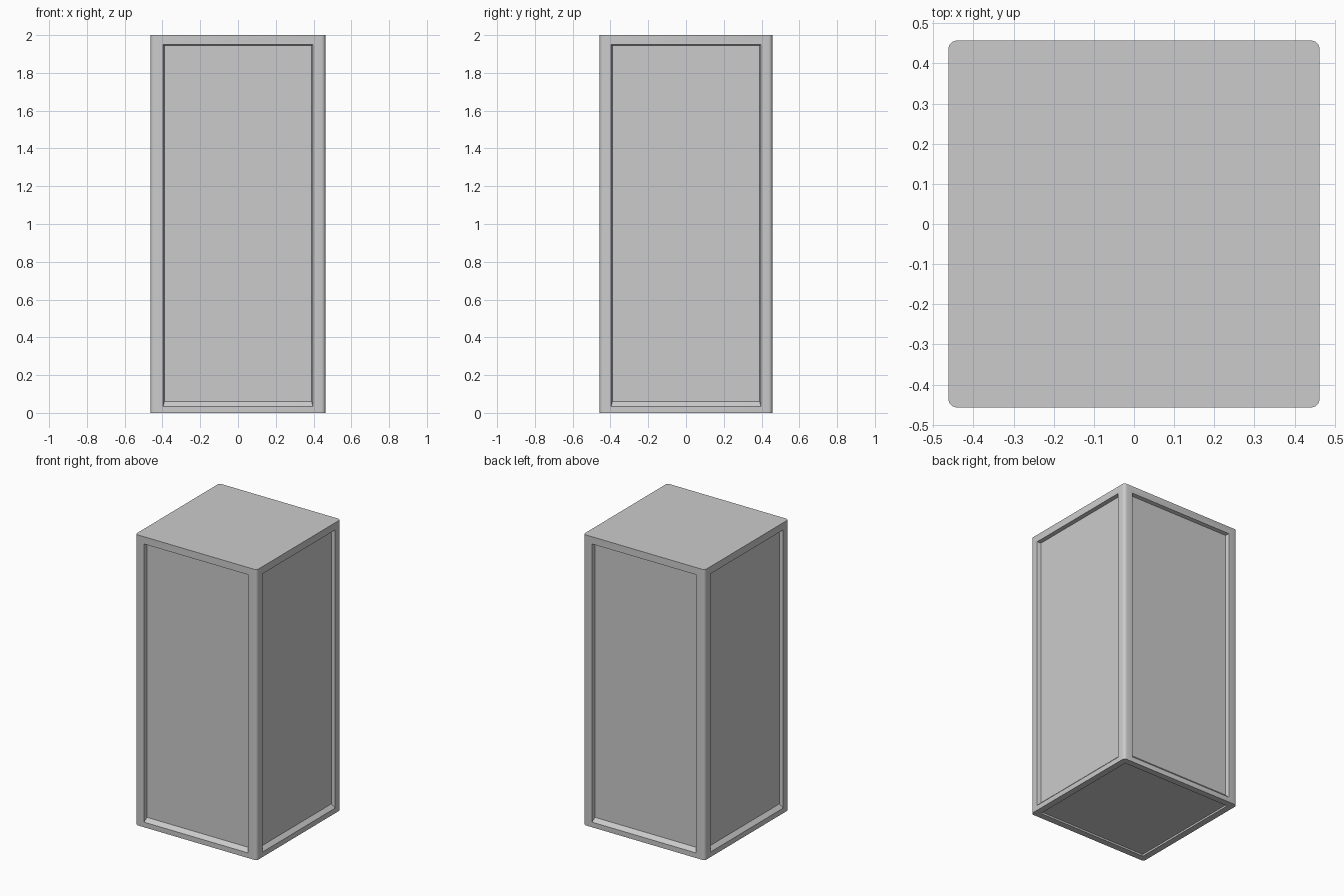
import bpy, bmesh
from mathutils import Vector

if "Cube" in bpy.data.objects:
    bpy.data.objects.remove(bpy.data.objects["Cube"], do_unlink=True)

WIDTH, DEPTH, HEIGHT = 0.925, 0.914, 2.0

# Plain grey for the whole pillar
grey = bpy.data.materials.new("plain_grey")
grey.use_nodes = True
colour = (0.6, 0.6, 0.6, 1)
grey.diffuse_color = colour
bsdf = next(n for n in grey.node_tree.nodes if n.type == 'BSDF_PRINCIPLED')
bsdf.inputs["Base Color"].default_value = colour
bsdf.inputs["Roughness"].default_value = 0.8


def inset_ring(bm, face, half, low, high, sink):
    """Inset a side face to a set rectangle, then push it inwards."""
    normal = face.normal.copy()
    across = Vector((-normal.y, normal.x, 0))
    bmesh.ops.inset_individual(bm, faces=[face], thickness=0.02)
    for v in face.verts:
        out = v.co.dot(normal) - sink
        side = half if v.co.dot(across) > 0 else -half
        z = high if v.co.z > HEIGHT / 2 else low
        v.co = normal * out + across * side + Vector((0, 0, z))
    bm.normal_update()


# Block with rounded upright corners
bm = bmesh.new()
bmesh.ops.create_cube(bm, size=1)
for v in bm.verts:
    v.co = Vector((v.co.x * WIDTH, v.co.y * DEPTH, (v.co.z + 0.5) * HEIGHT))
uprights = [e for e in bm.edges if abs(e.verts[0].co.z - e.verts[1].co.z) > 1]
bmesh.ops.bevel(bm, geom=uprights, offset=0.02, segments=3, profile=0.5,
                affect='EDGES')
bm.normal_update()

# Sunken panels with a sloping sill on the four sides
sides = [f for f in bm.faces if f.calc_area() > 1 and abs(f.normal.z) < 0.1]
for face in sides:
    inset_ring(bm, face, 0.396, 0.035, 1.95, 0)
    inset_ring(bm, face, 0.39, 0.06, 1.945, 0.025)

# Shallow recess underneath
base = min(bm.faces, key=lambda f: f.calc_center_median().z)
bmesh.ops.inset_individual(bm, faces=[base], thickness=0.045)
bmesh.ops.inset_individual(bm, faces=[base], thickness=0.004)
for v in base.verts:
    v.co.z += 0.012

mesh = bpy.data.meshes.new("panelled_pillar")
bm.to_mesh(mesh)
bm.free()
mesh.materials.append(grey)
pillar = bpy.data.objects.new("panelled_pillar", mesh)
bpy.context.collection.objects.link(pillar)

# Smooth corners, sharp panel edges
bpy.ops.object.select_all(action='DESELECT')
pillar.select_set(True)
bpy.context.view_layer.objects.active = pillar
bpy.ops.object.shade_smooth_by_angle(angle=0.6)
